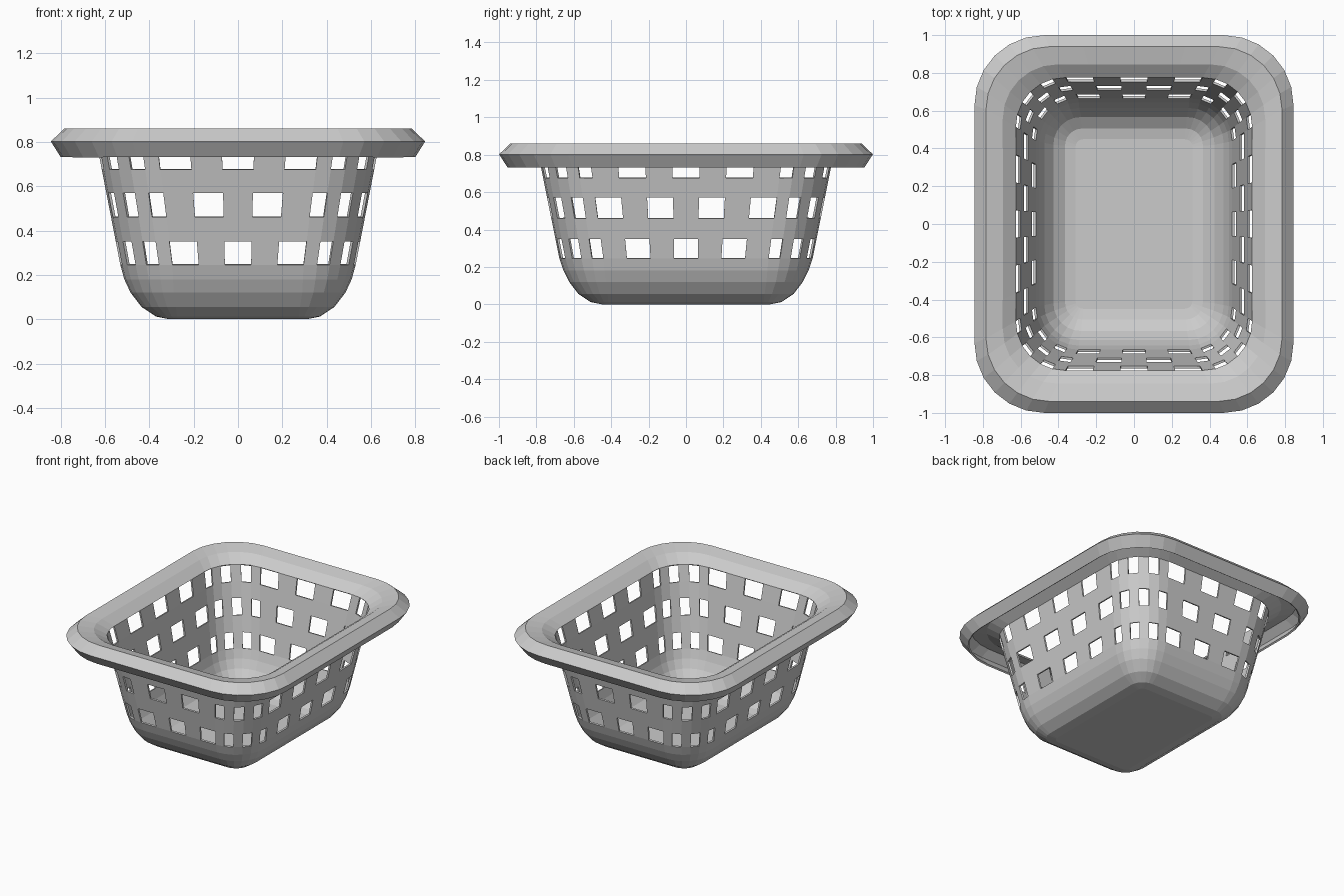
import bpy, bmesh, math

if "Cube" in bpy.data.objects:
    bpy.data.objects.remove(bpy.data.objects["Cube"])

FRONT_COLS, SIDE_COLS, CORNER_COLS = 5, 7, 6


def ring(hx, hy, r, z):
    """Rounded rectangle, counter-clockwise, starting at the front-left end of the front edge."""
    cx, cy = hx - r, hy - r
    corners = [(cx, -cy, -90), (cx, cy, 0), (-cx, cy, 90), (-cx, -cy, 180)]
    pts = []
    for i, (x, y, a0) in enumerate(corners):
        for k in range(CORNER_COLS + 1):
            a = math.radians(a0 + 90 * k / CORNER_COLS)
            pts.append((x + r * math.cos(a), y + r * math.sin(a), z))
        # straight run to the next corner
        n = SIDE_COLS if i % 2 == 0 else FRONT_COLS
        nx, ny, na = corners[(i + 1) % 4]
        a = math.radians(na)
        end = (nx + r * math.cos(a), ny + r * math.sin(a))
        sx, sy, _ = pts[-1]
        for k in range(1, n):
            t = k / n
            pts.append((sx + (end[0] - sx) * t, sy + (end[1] - sy) * t, z))
    return pts


# Profile rows: half width, half depth, corner radius, height
rows = [(.31, .45, .04, 0), (.37, .51, .095, .012), (.435, .575, .155, .055),
        (.485, .625, .195, .12), (.513, .655, .22, .18)]
# Tapered wall with rows for the openings
first_wall = len(rows)
for z in (.245, .35, .46, .57, .675, .78):
    t = (z - .245) / .535
    rows.append((.531 + .104 * t, .677 + .108 * t, .235 + .036 * t, z))
# Flared rim and turned-down lip
rows += [(.70, .85, .295, .827), (.780, .935, .33, .847),
         (.829, .984, .355, .80), (.79, .943, .335, .738)]

bm = bmesh.new()
loops = [[bm.verts.new(p) for p in ring(*row)] for row in rows]
n = len(loops[0])
bm.faces.new(loops[0][::-1])
for j in range(len(loops) - 1):
    hole_row, is_gap = divmod(j - first_wall, 2)
    for i in range(n):
        # chequered openings: alternate columns, shifted on each row
        if 0 <= hole_row < 3 and not is_gap and (i + hole_row) % 2 == 1:
            continue
        k = (i + 1) % n
        bm.faces.new((loops[j][i], loops[j][k], loops[j + 1][k], loops[j + 1][i]))

mesh = bpy.data.meshes.new("basket")
bm.to_mesh(mesh)
bm.free()
basket = bpy.data.objects.new("basket", mesh)
bpy.context.collection.objects.link(basket)

# Thin plastic shell
shell = basket.modifiers.new("shell", 'SOLIDIFY')
shell.thickness = .012
shell.offset = -1
shell.use_even_offset = True
